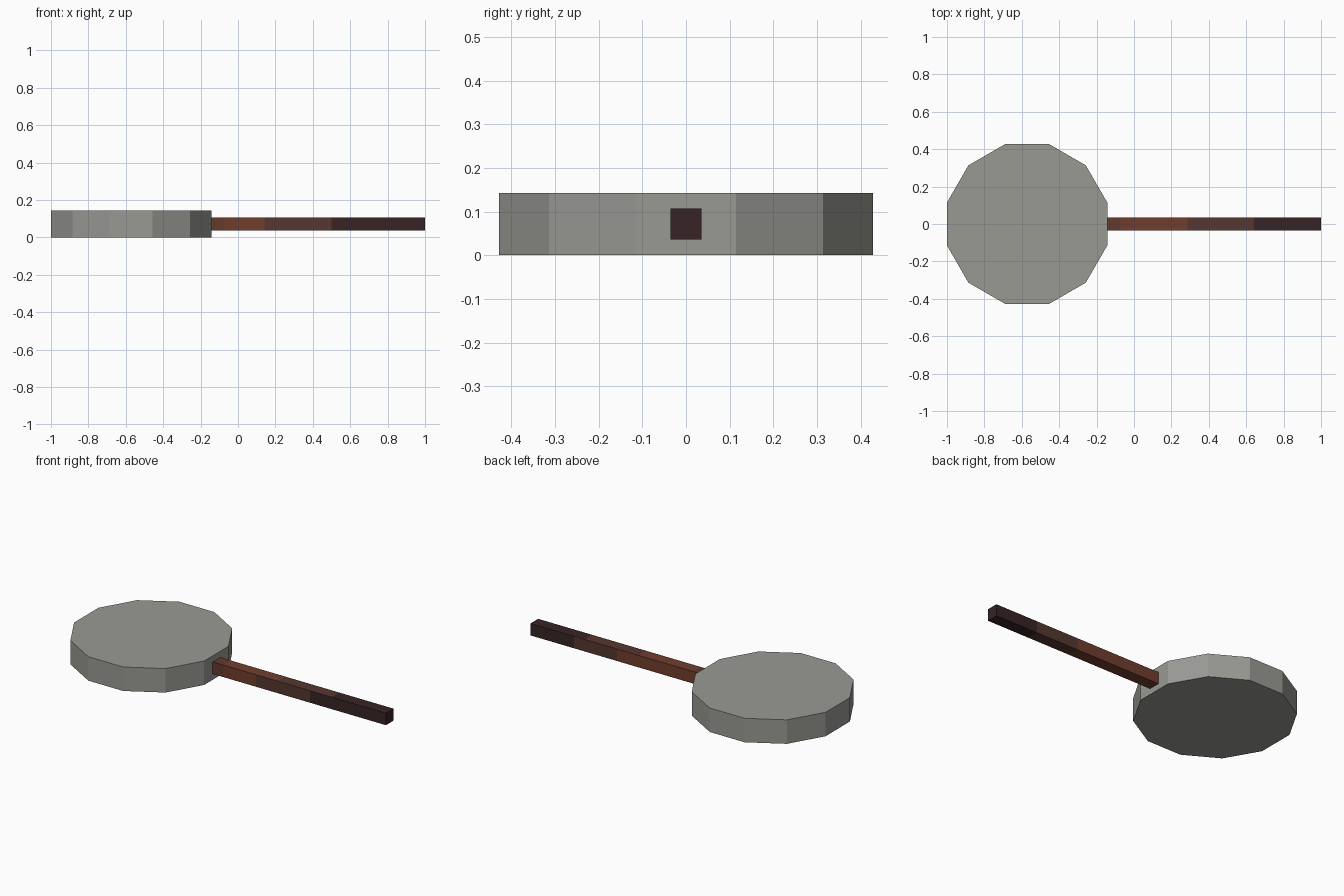
import bpy, bmesh, math
from mathutils import Matrix

cube = bpy.data.objects.get("Cube")
if cube:
    bpy.data.objects.remove(cube, do_unlink=True)


def material(name, rgb):
    m = bpy.data.materials.new(name)
    m.use_nodes = True
    m.diffuse_color = (*rgb, 1)
    m.node_tree.nodes["Principled BSDF"].inputs["Base Color"].default_value = (*rgb, 1)
    return m


def make_object(name, bm, materials):
    mesh = bpy.data.meshes.new(name)
    bm.to_mesh(mesh)
    bm.free()
    for m in materials:
        mesh.materials.append(m)
    obj = bpy.data.objects.new(name, mesh)
    bpy.context.collection.objects.link(obj)
    return obj


stone = material("stone grey", (0.32, 0.32, 0.295))
woods = [material("red brown wood", (0.165, 0.047, 0.027)),
         material("mid brown wood", (0.092, 0.039, 0.029)),
         material("dark brown wood", (0.040, 0.017, 0.018)),
         material("russet wood", (0.122, 0.042, 0.027))]

# Head: twelve-sided disc with flats facing the axes
APOTHEM, HEIGHT = 0.4286, 0.1429
radius = APOTHEM / math.cos(math.pi / 12)
bm = bmesh.new()
bmesh.ops.create_cone(
    bm, cap_ends=True, segments=12, radius1=radius, radius2=radius, depth=HEIGHT,
    matrix=Matrix.Translation((APOTHEM - 1, 0, HEIGHT / 2)) @ Matrix.Rotation(math.pi / 12, 4, 'Z'))
make_object("head", bm, [stone])

# Handle: square bar cut into equal lengths
UNIT = HEIGHT / 2
START = 1 - 16 * UNIT
bm = bmesh.new()
bmesh.ops.create_cube(bm, size=1, matrix=Matrix.Translation((START + 8 * UNIT, 0, HEIGHT / 2))
                      @ Matrix.Diagonal((16 * UNIT, UNIT, UNIT, 1)))
for i in range(1, 16):
    bmesh.ops.bisect_plane(bm, geom=bm.verts[:] + bm.edges[:] + bm.faces[:],
                           plane_co=(START + i * UNIT, 0, 0), plane_no=(1, 0, 0))
bm.normal_update()

# Wood bands: each side changes colour at its own steps along the bar
for f in bm.faces:
    n = f.normal
    step = (f.calc_center_median().x - START) / UNIT
    if abs(n.x) > 0.5:
        f.material_index = 2 if n.x > 0 else 1
        continue
    if n.z > 0.5:
        to_mid, to_dark = 6, 11
    elif n.y < -0.5:
        to_mid, to_dark = 4, 9
    else:
        to_mid, to_dark = 8, 12
    f.material_index = 2 if step > to_dark else 1 if step > to_mid else 0
    if step < 1 and (n.z > 0.5 or n.y < -0.5):
        f.material_index = 3
make_object("handle", bm, woods)
